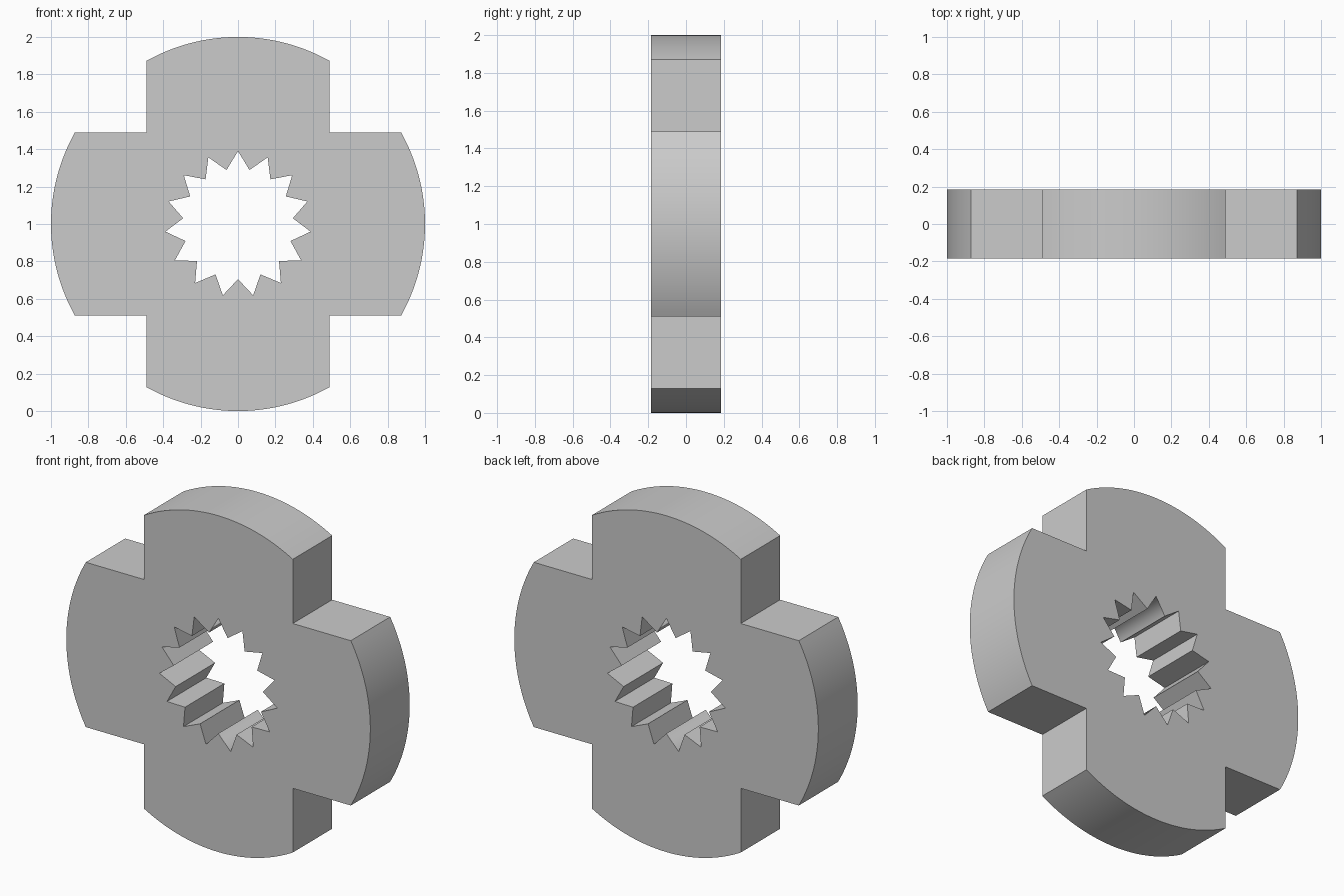
import bpy
import bmesh
from math import sin, cos, asin, pi, radians

cube = bpy.data.objects.get("Cube")
if cube:
    bpy.data.objects.remove(cube, do_unlink=True)

RADIUS = 1.0       # rounded arm ends
ARM = 0.49         # half width of each arm
DEPTH = 0.37
TEETH = 15
TIP, ROOT = 0.39, 0.295
STEPS = 16

grey = bpy.data.materials.new("plain grey")
grey.use_nodes = True
colour = (0.6, 0.6, 0.6, 1)
grey.diffuse_color = colour
grey.node_tree.nodes["Principled BSDF"].inputs["Base Color"].default_value = colour


def polar(r, angle):
    """Point at an angle measured clockwise from the top."""
    return r * sin(angle), r * cos(angle)


def arc(start, end, steps):
    return [polar(RADIUS, start + (end - start) * i / steps) for i in range(steps + 1)]


# Half outline: top arm, notch, side arm, notch, bottom arm
a = asin(ARM / RADIUS)
outline = arc(0, a, STEPS) + [(ARM, ARM)]
outline += arc(pi / 2 - a, pi / 2 + a, 2 * STEPS) + [(ARM, -ARM)]
outline += arc(pi - a, pi, STEPS)

# Half of the toothed bore, from the bottom back up to the top
outline += [polar(ROOT if i % 2 else TIP, pi * i / TEETH) for i in range(TEETH, -1, -1)]

# Extrude the half profile, leaving it open on the mirror plane
bm = bmesh.new()
front = bm.faces.new([bm.verts.new((x, -DEPTH / 2, z + RADIUS)) for x, z in outline])
ext = bmesh.ops.extrude_face_region(bm, geom=[front], use_keep_orig=True)
back = [v for v in ext["geom"] if isinstance(v, bmesh.types.BMVert)]
bmesh.ops.translate(bm, verts=back, vec=(0, DEPTH, 0))
bmesh.ops.recalc_face_normals(bm, faces=bm.faces)
seam = [f for f in bm.faces if all(abs(v.co.x) < 1e-5 for v in f.verts)]
bmesh.ops.delete(bm, geom=seam, context="FACES")

mesh = bpy.data.meshes.new("toothed_cross_disc")
bm.to_mesh(mesh)
bm.free()
mesh.materials.append(grey)
disc = bpy.data.objects.new("toothed_cross_disc", mesh)
bpy.context.collection.objects.link(disc)

# Smooth arcs with crisp corners, then mirror to the other half
bpy.ops.object.select_all(action="DESELECT")
disc.select_set(True)
bpy.context.view_layer.objects.active = disc
bpy.ops.object.shade_smooth_by_angle(angle=radians(25))
mirror = disc.modifiers.new("mirror", "MIRROR")
mirror.use_clip = True
mirror.merge_threshold = 0.0005
